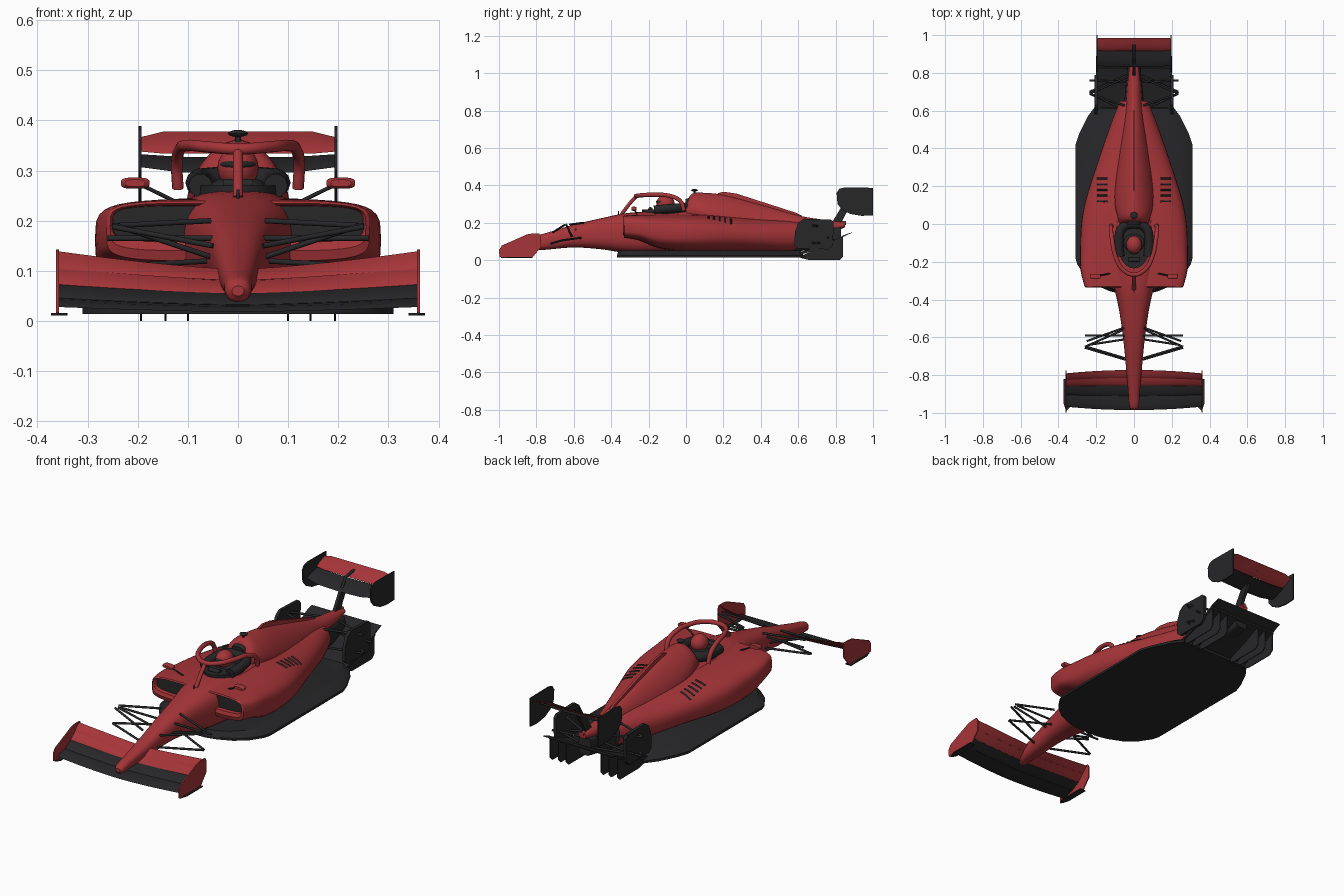
import bpy, bmesh, math
from mathutils import Vector
from mathutils.bvhtree import BVHTree

if "Cube" in bpy.data.objects:
    bpy.data.objects.remove(bpy.data.objects["Cube"])


def material(name, col):
    m = bpy.data.materials.new(name)
    m.diffuse_color = (*col, 1)
    m.use_nodes = True
    m.node_tree.nodes["Principled BSDF"].inputs["Base Color"].default_value = m.diffuse_color
    return m


RED = material("red_paint", (0.38, 0.035, 0.04))
DARK = material("carbon", (0.02, 0.02, 0.022))


def build(name, verts, faces, mat, angle=35):
    me = bpy.data.meshes.new(name)
    me.from_pydata([tuple(v) for v in verts], [], faces)
    bm = bmesh.new()
    bm.from_mesh(me)
    bmesh.ops.recalc_face_normals(bm, faces=bm.faces)
    bm.to_mesh(me)
    bm.free()
    me.materials.append(mat)
    me.shade_smooth()
    me.set_sharp_from_angle(angle=math.radians(angle))
    ob = bpy.data.objects.new(name, me)
    bpy.context.collection.objects.link(ob)
    return ob


def skin(name, rings, mat, caps=True, angle=35):
    n = len(rings[0])
    verts = [p for r in rings for p in r]
    faces = [(i*n+j, i*n+(j+1) % n, (i+1)*n+(j+1) % n, (i+1)*n+j)
             for i in range(len(rings)-1) for j in range(n)]
    if caps:
        faces += [tuple(range(n)), tuple(range(len(verts)-n, len(verts)))]
    return build(name, verts, faces, mat, angle)


def oval(y, w, zb, zt, e, n=40):
    ring = []
    for i in range(n):
        c, s = math.cos(2*math.pi*i/n), math.sin(2*math.pi*i/n)
        ring.append((w*math.copysign(abs(c)**(2/e), c), y,
                     (zb+zt)/2 + (zt-zb)/2*math.copysign(abs(s)**(2/e), s)))
    return ring


def body(name, secs, mat, k=4, caps=True):
    """Smooth loft through sections (y, half width, z bottom, z top, exponent)."""
    def slope(i, c):
        a, b = secs[max(i-1, 0)], secs[min(i+1, len(secs)-1)]
        return (b[c]-a[c]) / (b[0]-a[0])
    rings = []
    for i in range(len(secs)-1):
        a, b = secs[i], secs[i+1]
        h = b[0]-a[0]
        for q in range(k):
            t = q/k
            v = [(2*t**3-3*t*t+1)*a[c] + (t**3-2*t*t+t)*h*slope(i, c)
                 + (3*t*t-2*t**3)*b[c] + (t**3-t*t)*h*slope(i+1, c) for c in range(1, 5)] if k > 1 else a[1:]
            rings.append(oval(a[0]+h*t, *v))
    rings.append(oval(*secs[-1]))
    return skin(name, rings, mat, caps)


def tube(name, pts, r, mat, smooth=False):
    cu = bpy.data.curves.new(name, 'CURVE')
    cu.dimensions = '3D'
    cu.bevel_depth, cu.bevel_resolution, cu.use_fill_caps = r, 3, True
    sp = cu.splines.new('BEZIER')
    sp.bezier_points.add(len(pts)-1)
    sp.resolution_u = 8 if smooth else 1
    for p, co in zip(sp.bezier_points, pts):
        p.co = co
        p.handle_left_type = p.handle_right_type = 'AUTO' if smooth else 'VECTOR'
    tmp = bpy.data.objects.new(name, cu)
    bpy.context.collection.objects.link(tmp)
    me = bpy.data.meshes.new_from_object(tmp.evaluated_get(bpy.context.evaluated_depsgraph_get()))
    bpy.data.objects.remove(tmp)
    me.name = name
    me.materials.clear()
    me.materials.append(mat)
    me.shade_smooth()
    me.set_sharp_from_angle(angle=math.radians(50))
    bpy.context.collection.objects.link(bpy.data.objects.new(name, me))


def plate(name, outline, mat, place, lo, hi):
    """Extruded flat outline; place(u, v, depth) gives the 3D point."""
    return skin(name, [[place(u, v, d) for u, v in outline] for d in (lo, hi)], mat)


def wing(name, stations, mat, th=0.07):
    """Aerofoil through half-span stations (x, y front, z front, y back, z back), mirrored."""
    full = [(-s[0], *s[1:]) for s in reversed(stations) if s[0] > 0] + list(stations)
    rings = []
    for x, y0, z0, y1, z1 in full:
        a, b = Vector((x, y0, z0)), Vector((x, y1, z1))
        nrm = Vector((0, z0-z1, y1-y0))
        up = [(0, 0), (.1, .5), (.35, 1), (.7, .7), (1, .12)]
        lowr = [(1, -.12), (.6, -.1), (.2, -.4)]
        rings.append([a.lerp(b, t)+nrm*th*o for t, o in up+lowr])
    return skin(name, rings, mat)


def ball(name, loc, size, mat, seg=32):
    bm = bmesh.new()
    bmesh.ops.create_uvsphere(bm, u_segments=seg, v_segments=seg//2, radius=1)
    vs = [Vector([l+v.co[i]*size[i] for i, l in enumerate(loc)]) for v in bm.verts]
    fs = [tuple(v.index for v in f.verts) for f in bm.faces]
    bm.free()
    return build(name, vs, fs, mat)


SIDE = lambda u, v, d: (d, u, v)   # outline in y, z
FLAT = lambda u, v, d: (u, v, d)   # outline in x, y

# Nose and chassis
body("chassis", [(-.985, .012, .05, .07, 2), (-.97, .024, .038, .085, 2.2), (-.9, .03, .045, .103, 2.3),
                 (-.75, .043, .056, .145, 2.5), (-.6, .058, .068, .19, 2.6), (-.45, .08, .058, .225, 2.7),
                 (-.33, .105, .04, .25, 2.8), (-.2, .12, .035, .26, 3), (0, .12, .035, .265, 3),
                 (.15, .1, .035, .25, 3)], RED)
# Engine cover with airbox, tapering to the tail
body("engine_cover", [(.0, .075, .2, .305, 2), (.03, .085, .18, .354, 1.8), (.1, .1, .14, .36, 1.6),
                      (.2, .1, .1, .349, 1.5), (.4, .075, .1, .297, 1.5), (.62, .045, .11, .235, 1.8),
                      (.75, .034, .14, .215, 2), (.85, .022, .175, .203, 2)], RED)
plate("engine_fin", [(.16, .33), (.17, .358), (.2, .366), (.27, .356), (.59, .253), (.62, .238), (.62, .2), (.4, .25)],
      RED, SIDE, -.006, .006)
body("roll_hoop_inlet", [(-.004, .035, .283, .325, 2.5), (.03, .042, .28, .34, 2.5)], DARK, 1)

# Sidepods with recessed intakes
pods = body("sidepods", [(-.33, .262, .12, .24, 5), (-.25, .282, .105, .243, 4.2), (-.15, .285, .065, .245, 3.6),
                         (0, .279, .045, .246, 3), (.12, .258, .042, .243, 2.7), (.25, .218, .042, .234, 2.4),
                         (.4, .168, .042, .222, 2.3), (.55, .115, .045, .212, 2.3), (.65, .075, .07, .2, 2.3)],
            RED, 4, False)
body("intake_lip", [(-.33, .262, .12, .24, 5), (-.336, .255, .14, .235, 5), (-.33, .25, .157, .231, 5),
                    (-.295, .248, .16, .229, 5)], RED, 1, False)
body("radiator", [(-.31, .25, .157, .231, 5), (-.3, .25, .157, .231, 5)], DARK, 1)
body("tail_exhaust", [(.64, .073, .07, .2, 2.3), (.645, .073, .07, .2, 2.3)], DARK, 1)

# Cooling louvres laid on the sidepod surface
tree = BVHTree.FromPolygons([v.co for v in pods.data.vertices], [tuple(p.vertices) for p in pods.data.polygons])
for s in (1, -1):
    for i in range(5):
        y = .12 + .03*i
        pts = [tree.ray_cast(Vector((s*x, y, .5)), Vector((0, 0, -1)))[0] for x in (.14, .158, .176, .195)]
        tube("louvre", pts, .005, DARK)

# Floor
half = [(.07, -.37), (.13, -.355), (.2, -.325), (.26, -.275), (.3, -.215), (.31, -.18), (.31, .42), (.29, .48), (.245, .57), (.2, .63)]
outline = half + [(-x, y) for x, y in reversed(half)]
plate("floor", outline, DARK, FLAT, .014, .026)
inner = [(x*.86, y*.97) for x, y in outline]
skin("floor_top", [[(x, y, .026) for x, y in outline], [(x, y, .052) for x, y in inner]], DARK)

# Diffuser ramp, strakes and gearbox
plate("diffuser_ramp", [(.58, .02), (.7, .055), (.84, .115), (.84, .127), (.7, .07), (.58, .035)], DARK, SIDE, -.2, .2)
for x in (.1, .145, .193):
    for s in (1, -1):
        plate("diffuser_strake", [(.6, .016), (.66, .0), (.82, .0), (.84, .02), (.84, .124), (.7, .06)], DARK, SIDE, s*x-.002, s*x+.002)
body("gearbox", [(.55, .06, .04, .18, 4), (.83, .035, .08, .175, 4)], DARK, 1)
tube("rear_light", [(0, .82, .198), (0, .855, .198)], .011, RED)

# Cockpit opening, headrest, driver
ring = [(.088*math.cos(a), -.1+.135*math.sin(a)) for a in [2*math.pi*i/40 for i in range(40)]]
plate("cockpit_opening", ring, DARK, FLAT, .2, .27)
tube("headrest", [(-.075, -.17, .27), (-.08, -.09, .277), (-.062, -.02, .282), (0, .0, .285),
                  (.062, -.02, .282), (.08, -.09, .277), (.075, -.17, .27)], .024, DARK, True)
ball("driver_shoulders", (0, -.1, .26), (.06, .05, .03), DARK)
ball("helmet", (0, -.11, .305), (.041, .048, .043), RED)
ball("visor", (0, -.122, .312), (.037, .039, .014), DARK)
tube("steering_wheel", [(-.03, -.19, .272), (.03, -.19, .272)], .012, DARK)

# Halo
arc = [(.12, -.01, .265), (.122, -.03, .315), (.116, -.08, .342), (.098, -.17, .35), (.06, -.24, .347)]
tube("halo_loop", arc + [(0, -.268, .343)] + [(-x, y, z) for x, y, z in reversed(arc)], .0115, RED, True)
tube("halo_pillar", [(0, -.265, .343), (0, -.295, .31), (0, -.345, .245)], .01, RED, True)

# Roll hoop camera and nose sensors
ball("roof_camera", (0, .045, .374), (.02, .018, .007), DARK, 16)
tube("camera_stalk", [(0, .045, .35), (0, .045, .372)], .006, DARK)
tube("antenna", [(0, -.36, .235), (0, -.36, .262)], .003, DARK)

# Mirrors
for s in (1, -1):
    body("mirror", [(-.292, .02, .268, .282, 3), (-.285, .028, .264, .286, 3), (-.265, .028, .265, .285, 3)],
         RED).location.x = s*.205
    tube("mirror_stalk", [(s*.19, -.275, .27), (s*.12, -.26, .236)], .004, DARK)

# Front suspension and rear suspension arms
arms = [("front_upper_arm", (.25, -.62, .19), (.055, -.55, .2)), ("front_upper_arm", (.25, -.65, .188), (.05, -.71, .15)),
        ("front_lower_arm", (.26, -.65, .108), (.055, -.56, .12)), ("front_lower_arm", (.26, -.655, .108), (.04, -.72, .09)),
        ("front_push_rod", (.24, -.64, .19), (.045, -.61, .125)), ("front_track_rod", (.26, -.59, .165), (.05, -.59, .165)),
        ("rear_upper_arm", (.235, .69, .185), (.03, .62, .19)), ("rear_upper_arm", (.235, .69, .185), (.03, .78, .17)),
        ("rear_lower_arm", (.235, .69, .09), (.04, .6, .11)), ("rear_lower_arm", (.235, .7, .09), (.03, .79, .11)),
        ("rear_track_rod", (.235, .76, .12), (.03, .75, .13))]
for name, a, b in arms:
    for s in (1, -1):
        tube(name, [(s*a[0], a[1], a[2]), (s*b[0], b[1], b[2])], .0055, DARK)

# Rear brake ducts
duct = [(.58, .08), (.6, .062), (.76, .058), (.785, .08), (.79, .2), (.775, .217), (.63, .222), (.6, .2), (.582, .15)]
for s in (1, -1):
    plate("rear_brake_duct", duct, DARK, SIDE, s*.2-.008, s*.2+.008)

# Front wing: four curved elements, endplates and foot plates
elements = [(DARK, -.985, -.903, .018, .032, .028, .046), (DARK, -.91, -.85, .032, .055, .046, .073),
            (RED, -.855, -.808, .055, .08, .073, .107), (RED, -.815, -.773, .081, .103, .105, .139)]
for mat, y0, y1, a0, a1, b0, b1 in elements:
    st = []
    for i in range(9):
        t = i/8
        k, q = 1-.17*t*t, t**1.4
        st.append((.36*t, -.88+(y0+.88)*k, a0+(b0-a0)*q, -.88+(y1+.88)*k, a1+(b1-a1)*q))
    wing("front_wing_element", st, mat)
end = [(-.998, .016), (-.999, .055), (-.985, .078), (-.85, .138), (-.82, .143), (-.785, .143), (-.775, .125), (-.775, .07), (-.8, .04), (-.82, .016)]
for s in (1, -1):
    plate("front_endplate", end, RED, SIDE, s*.36-.003, s*.36+.003)
    plate("front_foot_plate", [(s*.34, -.97), (s*.36, -.99), (s*.373, -.95), (s*.373, -.82), (s*.34, -.82)], DARK, FLAT, .011, .016)

# Rear wing: main plane, flap, beam wing, endplates and pillar
wing("rear_main_plane", [(0, .83, .293, .925, .325), (.12, .83, .297, .925, .327), (.195, .84, .307, .925, .332)], DARK)
wing("rear_flap", [(0, .915, .334, .985, .377), (.15, .915, .334, .985, .377), (.195, .92, .338, .983, .366)], RED)
wing("beam_wing", [(0, .82, .118, .89, .148), (.2, .82, .118, .89, .148)], DARK)
rear = [(.81, .3), (.805, .36), (.82, .382), (.85, .389), (1.0, .387), (1.0, .24), (.94, .237), (.88, .247), (.835, .27)]
for s in (1, -1):
    plate("rear_endplate", rear, DARK, SIDE, s*.195-.003, s*.195+.003)
plate("rear_wing_pillar", [(.77, .185), (.825, .185), (.85, .24), (.89, .305), (.84, .3), (.81, .25)], DARK, SIDE, -.008, .008)
tube("flap_actuator", [(0, .85, .3), (0, .88, .35), (0, .95, .36)], .007, DARK)
